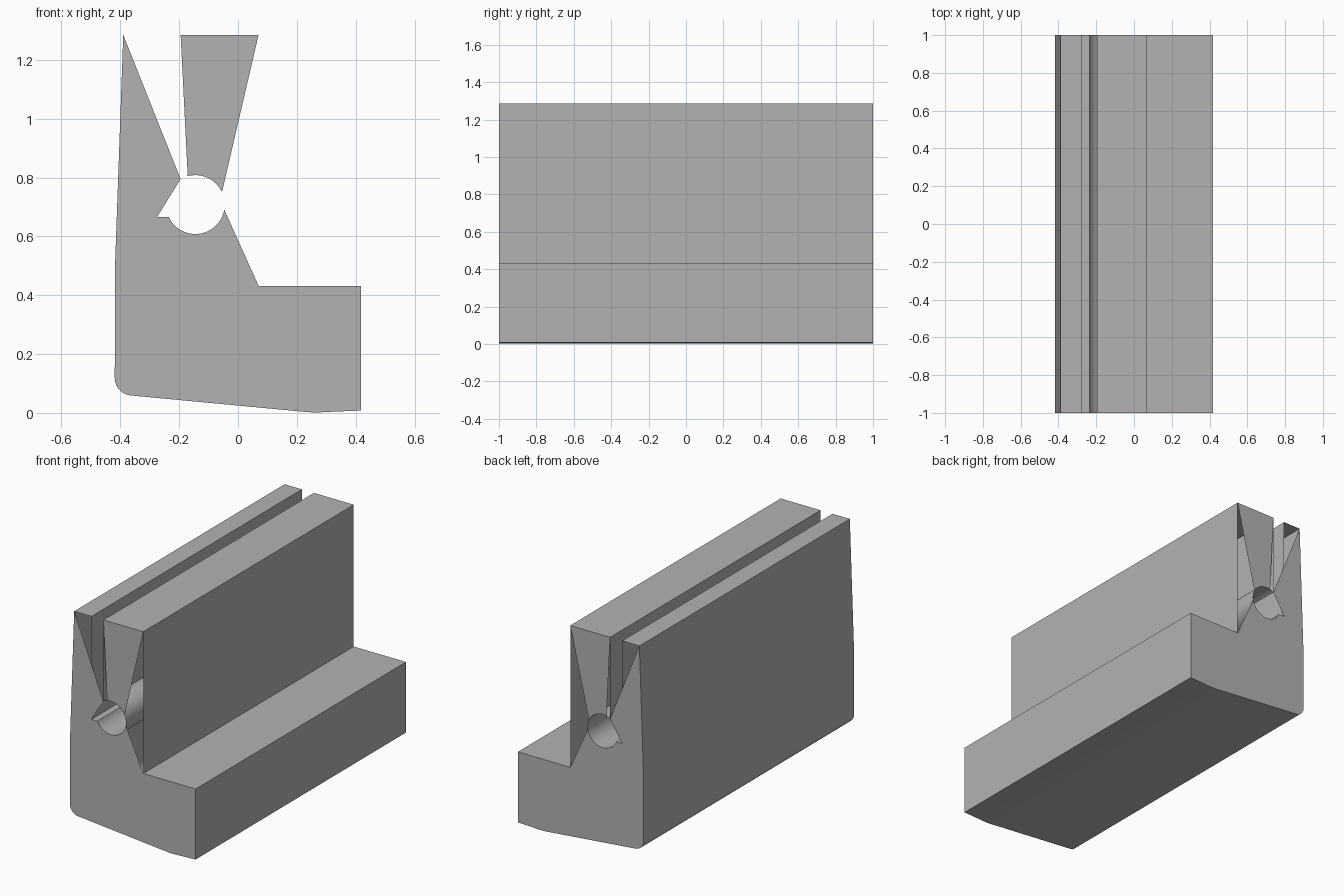
import bpy, bmesh
from math import sin, cos, radians

cube = bpy.data.objects.get("Cube")
if cube:
    bpy.data.objects.remove(cube, do_unlink=True)

grey = bpy.data.materials.new("plain_grey")
grey.use_nodes = True
grey.diffuse_color = (0.45, 0.45, 0.45, 1)
grey.node_tree.nodes["Principled BSDF"].inputs["Base Color"].default_value = (0.45, 0.45, 0.45, 1)

HALF = 1.0    # half length along y
TOP = 1.285   # height of both lips


def arc(cx, cz, r, start, end, steps):
    angles = [radians(start + (end - start) * i / steps) for i in range(steps + 1)]
    return [(cx + r * cos(a), cz + r * sin(a)) for a in angles]


def make_object(name, bm):
    mesh = bpy.data.meshes.new(name)
    bm.to_mesh(mesh)
    bm.free()
    mesh.materials.append(grey)
    ob = bpy.data.objects.new(name, mesh)
    bpy.context.collection.objects.link(ob)
    return ob


# Profile pieces, counter-clockwise as seen from the front (x, z)
fillet = arc(-0.359, 0.119, 0.06, 180, 265, 10)
underside = [(0.19, 0.007), (0.22, 0.004), (0.25, 0.002), (0.28, 0.002),
             (0.32, 0.004), (0.418, 0.008)]
step = [(0.418, 0.432), (0.07, 0.432)]
block_top = [(0.07, TOP), (-0.195, TOP)]
bore = arc(-0.145, 0.708, 0.1, 120, -155, 55)
ledge = [(-0.275, 0.666)]
lip_top = [(-0.275, TOP), (-0.39, TOP)]
back_wall = [(-0.418, 0.5)]

# Long extruded shell: base, step, upright block, slot and round bore
outline = fillet + underside + step + block_top + bore + ledge + lip_top + back_wall
bm = bmesh.new()
front = [bm.verts.new((x, -HALF, z)) for x, z in outline]
back = [bm.verts.new((x, HALF, z)) for x, z in outline]
for i in range(len(outline)):
    j = (i + 1) % len(outline)
    bm.faces.new((front[i], back[i], back[j], front[j]))
shell = make_object("extruded_shell", bm)
bpy.ops.object.select_all(action='DESELECT')
shell.select_set(True)
bpy.context.view_layer.objects.active = shell
bpy.ops.object.shade_smooth_by_angle(angle=radians(30))

# End plates: a lower body plate and an upper wedge, open beside the bore
body_plate = (fillet + underside + step + bore[26:] + ledge
              + [bore[0], lip_top[1]] + back_wall)
wedge_plate = block_top + bore[3:20]
for side, y in (("front", -HALF), ("back", HALF)):
    for part, points in (("body_plate", body_plate), ("wedge_plate", wedge_plate)):
        bm = bmesh.new()
        verts = [bm.verts.new((x, y, z)) for x, z in points]
        bm.faces.new(verts if y < 0 else verts[::-1])
        make_object(side + "_" + part, bm)
